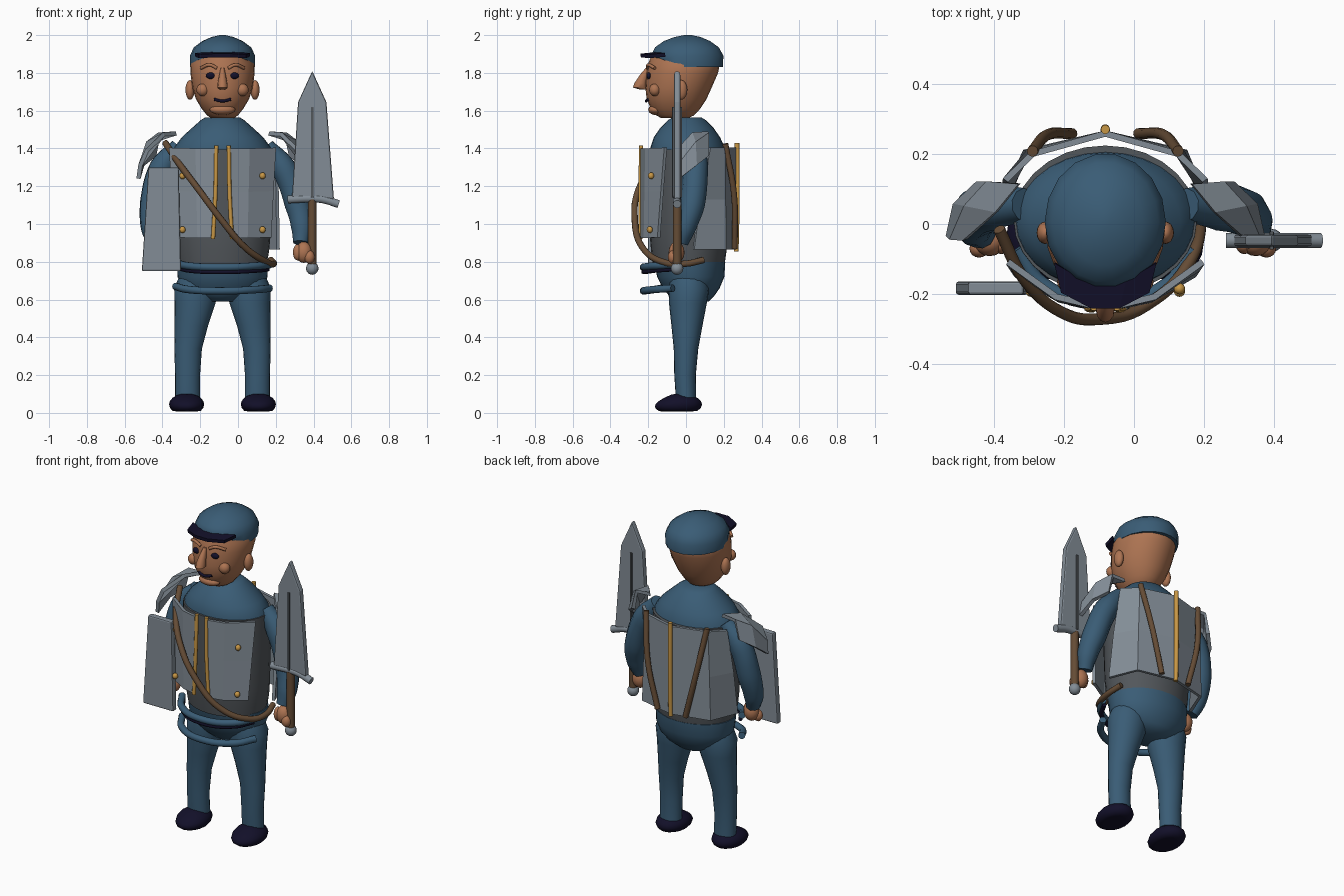
import bpy, bmesh, math
from mathutils import Vector

if "Cube" in bpy.data.objects:
    bpy.data.objects.remove(bpy.data.objects["Cube"])

CX = -0.082  # body centre line; all part positions below are relative to it


def material(name, rgb):
    m = bpy.data.materials.new(name)
    m.diffuse_color = (*rgb, 1)
    m.use_nodes = True
    m.node_tree.nodes["Principled BSDF"].inputs["Base Color"].default_value = m.diffuse_color
    return m


BLUE = material("blue cloth", (0.042, 0.108, 0.180))
SKIN = material("skin", (0.42, 0.175, 0.085))
STEEL = material("steel", (0.225, 0.265, 0.305))
MAIL = material("dark mail", (0.085, 0.095, 0.105))
BROWN = material("brown leather", (0.13, 0.072, 0.036))
GOLD = material("gold", (0.58, 0.31, 0.06))
NAVY = material("navy black", (0.006, 0.005, 0.022))


def smooth(ob, angle=40):
    bpy.ops.object.select_all(action='DESELECT')
    bpy.context.view_layer.objects.active = ob
    ob.select_set(True)
    bpy.ops.object.shade_smooth_by_angle(angle=math.radians(angle))


def finish(name, bm, mat, angle=None):
    bmesh.ops.recalc_face_normals(bm, faces=bm.faces)
    me = bpy.data.meshes.new(name)
    bm.to_mesh(me)
    bm.free()
    ob = bpy.data.objects.new(name, me)
    bpy.context.collection.objects.link(ob)
    ob.location.x = CX
    me.materials.append(mat)
    if angle:
        smooth(ob, angle)
    return ob


def loft(name, mat, rings, n=24, angle=45):
    """Stacked ellipses: (x, y, z, rx, ry)."""
    bm = bmesh.new()
    loops = []
    for x, y, z, rx, ry in rings:
        loops.append([bm.verts.new((x + rx * math.cos(2 * math.pi * i / n),
                                    y + ry * math.sin(2 * math.pi * i / n), z)) for i in range(n)])
    for a, b in zip(loops, loops[1:]):
        for i in range(n):
            j = (i + 1) % n
            bm.faces.new((a[i], a[j], b[j], b[i]))
    bm.faces.new(loops[0])
    bm.faces.new(loops[-1])
    return finish(name, bm, mat, angle)


def ball(name, mat, pos, size):
    bm = bmesh.new()
    bmesh.ops.create_uvsphere(bm, u_segments=16, v_segments=10, radius=1)
    for v in bm.verts:
        v.co = Vector(pos) + v.co * Vector(size)
    return finish(name, bm, mat, 60)


def tube(name, mat, pts, r, radii=None):
    """Round tube along a smooth path."""
    cu = bpy.data.curves.new(name, 'CURVE')
    cu.dimensions = '3D'
    cu.bevel_depth = r
    cu.bevel_resolution = 3
    cu.resolution_u = 6
    cu.use_fill_caps = True
    sp = cu.splines.new('BEZIER')
    sp.bezier_points.add(len(pts) - 1)
    for i, (bp, p) in enumerate(zip(sp.bezier_points, pts)):
        bp.co = p
        bp.handle_left_type = bp.handle_right_type = 'AUTO'
        bp.radius = radii[i] if radii else 1
    ob = bpy.data.objects.new(name, cu)
    bpy.context.collection.objects.link(ob)
    ob.location.x = CX
    cu.materials.append(mat)
    bpy.ops.object.select_all(action='DESELECT')
    bpy.context.view_layer.objects.active = ob
    ob.select_set(True)
    bpy.ops.object.convert(target='MESH')
    smooth(bpy.context.object, 50)


def panel(name, mat, rows, thick):
    """Faceted plate from rows of points."""
    bm = bmesh.new()
    g = [[bm.verts.new(p) for p in row] for row in rows]
    for a, b in zip(g, g[1:]):
        for i in range(len(a) - 1):
            bm.faces.new((a[i], a[i + 1], b[i + 1], b[i]))
    ob = finish(name, bm, mat)
    mod = ob.modifiers.new("thickness", 'SOLIDIFY')
    mod.thickness = thick
    mod.offset = 0


def slab(name, mat, outline, y, thick, bevel):
    """Extruded outline in the x-z plane."""
    bm = bmesh.new()
    f = bm.faces.new([bm.verts.new((x, y - thick / 2, z)) for x, z in outline])
    ext = bmesh.ops.extrude_face_region(bm, geom=[f])
    for v in ext["geom"]:
        if isinstance(v, bmesh.types.BMVert):
            v.co.y += thick
    ob = finish(name, bm, mat)
    mod = ob.modifiers.new("bevel", 'BEVEL')
    mod.width = bevel
    mod.segments = 2


# Head and cap
loft("head", SKIN, [(0, -0.06, 1.56, .06, .07), (0, -0.057, 1.575, .082, .10), (0, -0.055, 1.61, .11, .13),
                    (0, -0.05, 1.66, .14, .158), (0, -0.04, 1.72, .160, .175), (0, -0.02, 1.80, .170, .19),
                    (0, -0.01, 1.85, .168, .19), (0, -0.01, 1.90, .14, .17)])
cap = loft("cap", BLUE, [(0, 0.008, 1.83, .171, .19), (0, 0.006, 1.89, .173, .195), (0, 0.005, 1.935, .152, .172),
                         (0, 0.005, 1.968, .108, .125), (0, 0.008, 1.99, .058, .07), (0, 0.01, 2.0, .015, .02)], 18)
for v in cap.data.vertices:  # raise the front rim above the brow
    if v.co.z < 1.84 and v.co.y < -0.05:
        v.co.z = min(1.88, 1.83 + (-0.05 - v.co.y) * 0.6)
panel("cap_visor", NAVY, [[(-.145, -.11, 1.895), (-.06, -.16, 1.90), (.06, -.16, 1.90), (.145, -.11, 1.895)],
                          [(-.125, -.195, 1.888), (-.04, -.24, 1.892), (.04, -.24, 1.892), (.125, -.195, 1.888)]], .02)
loft("nose", SKIN, [(0, -.225, 1.712, .014, .018), (0, -.245, 1.722, .027, .036), (0, -.242, 1.745, .026, .032),
                    (0, -.222, 1.79, .017, .022), (0, -.2, 1.825, .01, .014)], 12)
ball("chin", SKIN, (0, -.16, 1.605), (.068, .04, .028))
tube("mouth", NAVY, [(-.044, -.2, 1.66), (0, -.21, 1.651), (.044, -.2, 1.66)], .008)
for s, side in ((-1, "left"), (1, "right")):
    ball(side + "_ear", SKIN, (s * .172, -.025, 1.71), (.024, .032, .052))
    ball(side + "_cheek", SKIN, (s * .105, -.165, 1.71), (.033, .03, .033))
    ball(side + "_eye", NAVY, (s * .062, -.196, 1.785), (.026, .014, .017))
    tube(side + "_brow", SKIN, [(s * .03, -.203, 1.825), (s * .065, -.2, 1.842), (s * .115, -.165, 1.825)], .009)

# Body
loft("torso", BLUE, [(0, 0.01, 1.36, .262, .20), (0, 0.008, 1.41, .252, .195), (0, 0.005, 1.46, .215, .175),
                     (0, 0.005, 1.51, .16, .14), (0, 0.005, 1.55, .115, .10), (0, 0.005, 1.565, .09, .075)], 28)
loft("mail_shirt", MAIL, [(0, .015, .79, .235, .19), (0, .015, .86, .247, .20), (0, .012, .95, .255, .205),
                          (0, .01, 1.2, .262, .21), (0, .012, 1.395, .262, .212)], 28)
loft("hips", BLUE, [(0, .03, .59, .10, .09), (0, .03, .62, .17, .12), (0, .028, .66, .215, .15),
                    (0, .025, .72, .238, .178), (0, .02, .80, .242, .188)], 28)
for s, side in ((-1, "left"), (1, "right")):
    loft(side + "_leg", BLUE, [(s * .185, 0, .08, .066, .054), (s * .185, -.005, .2, .066, .057),
                               (s * .182, 0, .34, .073, .065), (s * .165, .005, .46, .088, .082),
                               (s * .145, .01, .58, .108, .10), (s * .14, .015, .66, .116, .108),
                               (s * .13, .015, .72, .10, .10)], 20)
    shoe = ball(side + "_shoe", NAVY, (s * .19, -.04, .045), (.093, .125, .058))
    for v in shoe.data.vertices:  # flat sole and low toe
        v.co.z = max(v.co.z * (1 + .9 * min(0, v.co.y + .06) * 2.5), .008)

# Arms and hands
for s, side in ((-1, "left"), (1, "right")):
    k = .02 if s > 0 else -.01
    lift = .0 if s > 0 else .02
    tube(side + "_arm", BLUE, [(s * .23, .055, 1.41), (s * .32, .05, 1.3), (s * (.378 + k), .03, 1.1 + lift),
                               (s * (.39 + k * 1.5), -.005, .98), (s * (.375 + k * 2), -.03, .9)],
         .068, [.7, 1, 1.02, .85, .62])
    hx = .43 if s > 0 else .33
    ball(side + "_palm", SKIN, (s * hx, -.05, .85), (.045, .042, .056))
    ball(side + "_fingers", SKIN, (s * (hx + .03), -.07, .825), (.028, .026, .035))
    ball(side + "_thumb", SKIN, (s * (hx - .033), -.06, .85), (.024, .026, .043))

# Armour plates with trim and rivets
zs = (1.40, 1.17, .925)
for s, side in ((-1, "left"), (1, "right")):
    rows = [[(s * a, -.233, z), (s * (.14 - .005 * i), -.208 - .004 * i, z), (s * (.278 - .012 * i), -.108 - .018 * i, z + .004)]
            for i, (z, a) in enumerate(zip(zs, (.035, .04, .05)))]
    panel(side + "_chest_plate", STEEL, rows, .018)
    tube(side + "_chest_trim", GOLD, [(s * .033, -.237, 1.415), (s * .037, -.242, 1.17), (s * .05, -.24, .92)], .011)
    for z in (1.255, .97):
        ball(side + "_rivet", GOLD, (s * .212, -.185 if z > 1 else -.192, z), (.016, .016, .018))
    tube(side + "_back_strap", BROWN, [(s * .208, .208, 1.425), (s * .165, .255, 1.15), (s * .095, .258, .87)], .016)
    # Shoulder guards
    panel(side + "_shoulder_guard", STEEL,
          [[(s * .245, .115, 1.48), (s * .31, .035, 1.475), (s * .40, -.045, 1.39)],
           [(s * .335, .12, 1.475), (s * .395, .05, 1.43), (s * .435, -.045, 1.31)],
           [(s * .36, .115, 1.36), (s * .425, .055, 1.31), (s * .445, -.035, 1.24)]], .022)
rows = [[(-.285 - .01 * t, .125 - .085 * t, z), (-.208 - .02 * t, .2 + .005 * t, z), (0, .258, z),
         (.208 + .02 * t, .2 + .005 * t, z), (.285 + .01 * t, .125 - .085 * t, z)]
        for z, t in ((1.405, 0), (1.13, .6), (.865, 1))]
panel("back_plate", STEEL, rows, .018)
tube("back_trim", GOLD, [(0, .27, 1.43), (0, .272, 1.15), (0, .266, .855)], .013)

# Straps and belts
tube("chest_strap", BROWN, [(-.303, -.015, 1.43), (-.23, -.16, 1.32), (-.125, -.252, 1.18), (-.02, -.272, 1.04),
                            (.12, -.23, .875), (.24, -.11, .795), (.272, 0, .79), (.255, .095, .81)], .017)
for name, mat, z, w, r in (("upper_belt", BLUE, .775, .25, .02), ("under_belt", NAVY, .75, .24, .012),
                           ("lower_belt", BLUE, .65, .25, .02)):
    tube(name, mat, [(-w, -.07, z + .02), (-w * .72, -.17, z + .003), (0, -.225, z - .004),
                     (w * .72, -.17, z + .003), (w, -.07, z + .01)], r)

# Shield
slab("shield", STEEL, [(-.427, .75), (-.22, .75), (-.232, 1.30), (-.392, 1.30)], -.183, .038, .008)

# Sword
sx = .475
slab("sword_blade", STEEL, [(sx - .108, 1.13), (sx + .115, 1.13), (sx + .075, 1.645), (sx, 1.81), (sx - .075, 1.645)],
     -.047, .034, .009)
for y in (-.067, -.027):
    slab("sword_fuller", MAIL, [(sx - .006, 1.14), (sx + .006, 1.14), (sx + .006, 1.62), (sx - .006, 1.62)], y, .012, .002)
tube("sword_guard", STEEL, [(sx - .13, -.047, 1.13), (sx, -.047, 1.135), (sx + .06, -.047, 1.13), (sx + .14, -.047, 1.105)], .022)
tube("sword_grip", BROWN, [(sx, -.047, 1.13), (sx, -.047, .95), (sx, -.047, .78)], .023)
ball("sword_pommel", STEEL, (sx, -.047, .765), (.033, .033, .034))
